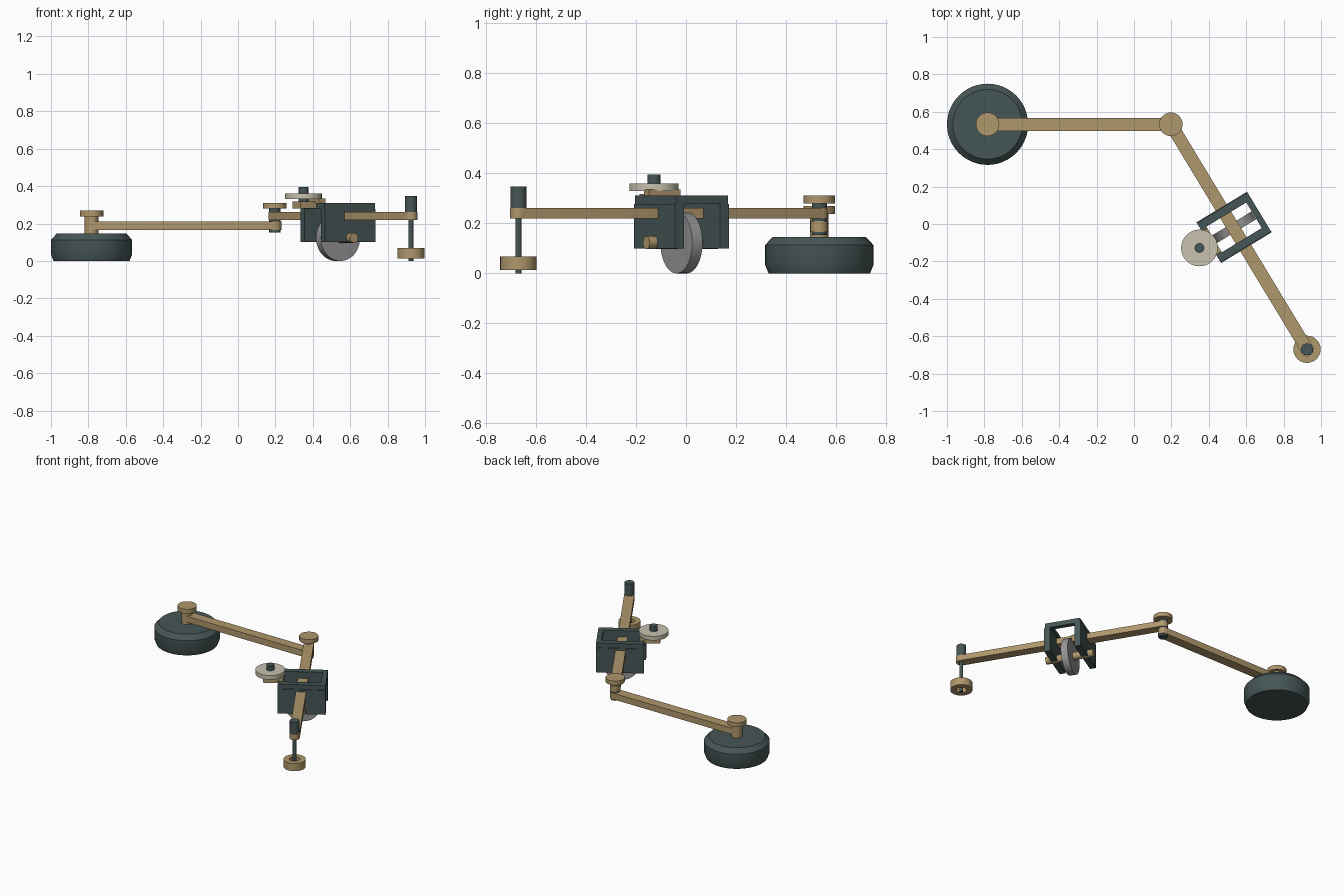
import bpy, bmesh, math
from mathutils import Matrix, Vector

if "Cube" in bpy.data.objects:
    bpy.data.objects.remove(bpy.data.objects["Cube"])


def material(name, rgb):
    m = bpy.data.materials.new(name)
    m.diffuse_color = (*rgb, 1)
    m.use_nodes = True
    m.node_tree.nodes["Principled BSDF"].inputs["Base Color"].default_value = m.diffuse_color
    return m


DARK = material("dark slate", (0.062, 0.092, 0.092))
BRASS = material("brass tan", (0.43, 0.31, 0.15))
STEEL = material("steel grey", (0.30, 0.30, 0.30))
IVORY = material("ivory", (0.58, 0.54, 0.43))

BASE = Vector((-0.783, 0.533, 0))
PIVOT = Vector((0.197, 0.533, 0))
TIP = Vector((0.925, -0.67, 0))
ANGLE = math.atan2(TIP.y - PIVOT.y, TIP.x - PIVOT.x)
# carriage frame: local x runs along the tracer arm, local y across it
CARRIAGE = Matrix.Translation((0.535, -0.018, 0)) @ Matrix.Rotation(ANGLE, 4, 'Z')


def finish(name, bm, mat, matrix=Matrix()):
    bmesh.ops.recalc_face_normals(bm, faces=bm.faces)
    bm.transform(matrix)
    me = bpy.data.meshes.new(name)
    bm.to_mesh(me)
    bm.free()
    me.materials.append(mat)
    ob = bpy.data.objects.new(name, me)
    bpy.context.collection.objects.link(ob)
    bpy.context.view_layer.objects.active = ob
    ob.select_set(True)
    bpy.ops.object.shade_smooth_by_angle(angle=math.radians(28))
    ob.select_set(False)
    return ob


def lathe(name, profile, mat, matrix=Matrix(), n=32, closed=False):
    """Spin (radius, z) points around z; open profiles get capped ends."""
    bm = bmesh.new()
    rings = [[bm.verts.new((r * math.cos(2 * math.pi * i / n),
                            r * math.sin(2 * math.pi * i / n), z))
              for i in range(n)] for r, z in profile]
    pairs = list(zip(rings, rings[1:]))
    if closed:
        pairs.append((rings[-1], rings[0]))
    else:
        bm.faces.new(rings[0])
        bm.faces.new(rings[-1])
    for a, b in pairs:
        for i in range(n):
            j = (i + 1) % n
            bm.faces.new((a[i], a[j], b[j], b[i]))
    return finish(name, bm, mat, matrix)


def cyl(name, at, r, z0, z1, mat, n=32):
    return lathe(name, [(r, z0), (r, z1)], mat, Matrix.Translation((at[0], at[1], 0)), n)


def box(name, lo, hi, mat, matrix=Matrix()):
    bm = bmesh.new()
    bmesh.ops.create_cube(bm, size=1)
    for v in bm.verts:
        v.co = [lo[k] if v.co[k] < 0 else hi[k] for k in range(3)]
    return finish(name, bm, mat, matrix)


def rounded_bar(name, a, b, r, z0, z1, mat):
    """Flat bar from a to b with half-round ends."""
    d = b - a
    bm = bmesh.new()
    outline = []
    for x, start in ((d.length, -math.pi / 2), (0, math.pi / 2)):
        for i in range(11):
            t = start + math.pi * i / 10
            outline.append(bm.verts.new((x + r * math.cos(t), r * math.sin(t), z0)))
    face = bm.faces.new(outline)
    ext = bmesh.ops.extrude_face_region(bm, geom=[face])
    top = [e for e in ext["geom"] if isinstance(e, bmesh.types.BMVert)]
    bmesh.ops.translate(bm, verts=top, vec=(0, 0, z1 - z0))
    m = Matrix.Translation(a) @ Matrix.Rotation(math.atan2(d.y, d.x), 4, 'Z')
    return finish(name, bm, mat, m)


# weighted base with its post and cap
lathe("base_weight", [(0.203, 0), (0.217, 0.035), (0.217, 0.113), (0.186, 0.146)],
      DARK, Matrix.Translation(BASE), 48)
cyl("base_post", BASE, 0.037, 0.14, 0.24, BRASS)
cyl("base_cap", BASE, 0.063, 0.238, 0.27, BRASS)

# the two arms and the hinge joining them
rounded_bar("pole_arm", BASE, PIVOT, 0.035, 0.165, 0.21, BRASS)
rounded_bar("tracer_arm", PIVOT, TIP, 0.034, 0.22, 0.262, BRASS)
cyl("hinge_pin", PIVOT, 0.03, 0.153, 0.285, DARK)
cyl("hinge_cap", PIVOT, 0.063, 0.28, 0.311, BRASS)

# tracer handle, needle and guide ring
cyl("tracer_handle", TIP, 0.032, 0.26, 0.348, DARK)
cyl("tracer_needle", TIP, 0.0125, 0, 0.225, DARK, 16)
lathe("guide_ring", [(0.073, 0.013), (0.073, 0.068), (0.035, 0.068), (0.035, 0.013)],
      BRASS, Matrix.Translation(TIP), 32, closed=True)

# carriage: two end plates joined by two top rails
for s, word in ((-1, "rear"), (1, "front")):
    a, b = sorted((s * 0.085, s * 0.127))
    box("carriage_plate_" + word, (a, -0.158, 0.1), (b, 0.158, 0.277), DARK, CARRIAGE)
    a, b = sorted((s * 0.125, s * 0.158))
    box("carriage_rail_" + word, (-0.122, a, 0.277), (0.122, b, 0.311), DARK, CARRIAGE)
    a, b = sorted((s * 0.08, s * 0.122))
    box("carriage_crossbar_" + word, (a, -0.158, 0.277), (b, 0.158, 0.311), DARK, CARRIAGE)

# measuring wheel on its axle
along = CARRIAGE @ Matrix.Translation((0, 0, 0.123)) @ Matrix.Rotation(math.pi / 2, 4, 'Y')
lathe("measuring_wheel", [(0.123, -0.024), (0.123, 0.024)], STEEL, along, 48)
lathe("wheel_axle", [(0.026, -0.165), (0.026, 0.165)], BRASS, along, 20)

# counting dial on its bracket beside the carriage
box("dial_bracket", (-0.04, -0.26, 0.28), (0.04, -0.14, 0.318), BRASS, CARRIAGE)
box("dial_bracket_foot", (-0.07, -0.165, 0.308), (0.076, -0.125, 0.335), BRASS, CARRIAGE)
DIAL = (0.35, -0.128)
cyl("dial", DIAL, 0.098, 0.33, 0.36, IVORY, 40)
cyl("dial_spindle", DIAL, 0.026, 0.3, 0.396, DARK, 20)
